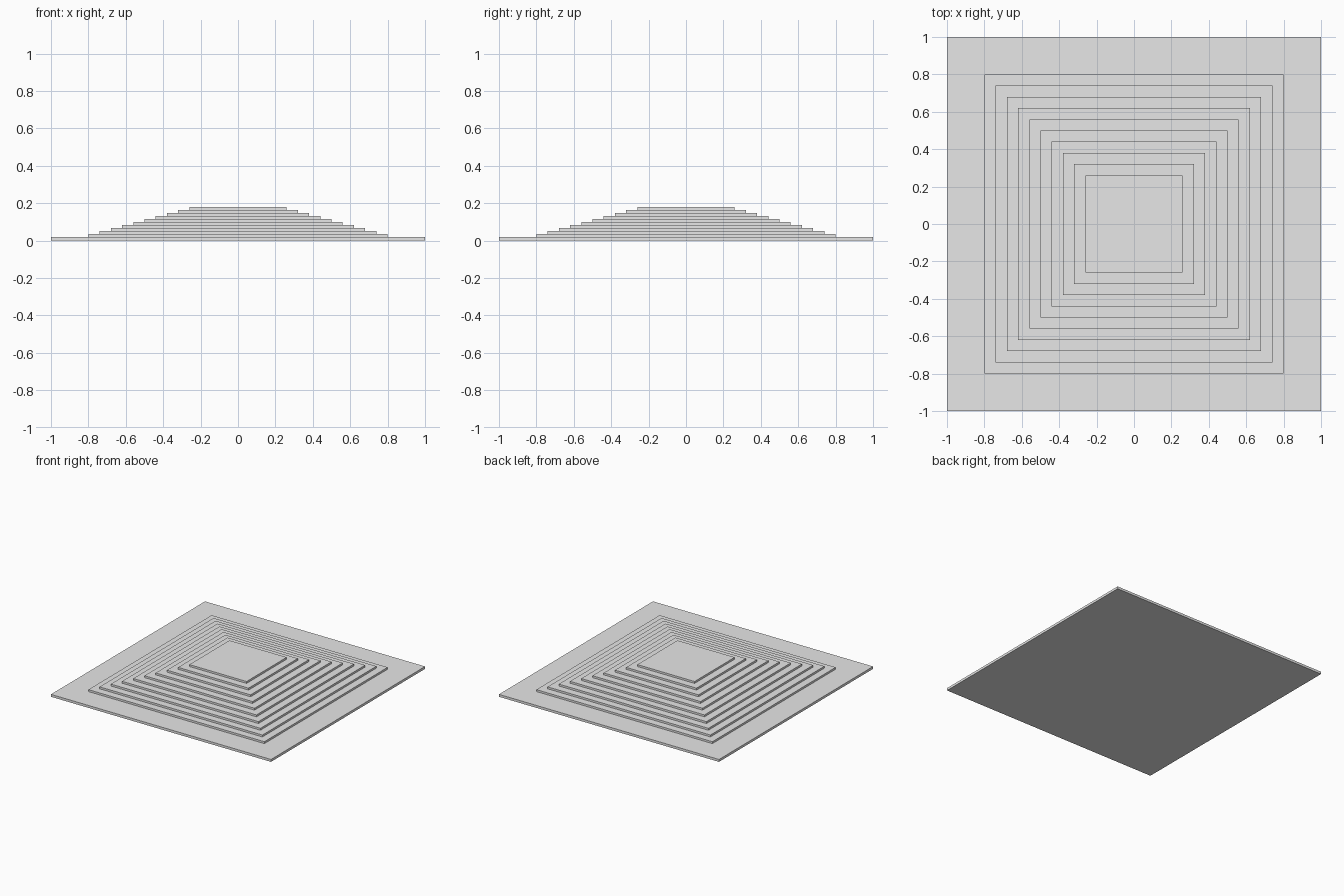
import bpy

cube = bpy.data.objects.get("Cube")
if cube:
    bpy.data.objects.remove(cube, do_unlink=True)

# Single plain grey
grey = bpy.data.materials.new("light_grey")
grey.use_nodes = True
color = (0.8, 0.8, 0.8, 1)
grey.diffuse_color = color
grey.node_tree.nodes["Principled BSDF"].inputs["Base Color"].default_value = color


def slab(name, half, bottom, height):
    """Square slab resting on the given bottom height."""
    bpy.ops.mesh.primitive_cube_add(size=1, location=(0, 0, bottom + height / 2))
    obj = bpy.context.object
    obj.name = name
    obj.scale = (2 * half, 2 * half, height)
    bpy.ops.object.transform_apply(location=False, rotation=False, scale=True)
    obj.data.materials.append(grey)


BASE_HEIGHT = 0.02
STEP_HEIGHT = 0.016
STEP_INSET = 0.06

# Wide base plate
slab("base_plate", 1, 0, BASE_HEIGHT)

# Ten shrinking square steps
for i in range(10):
    slab(f"step_{i + 1}", 0.8 - i * STEP_INSET,
         BASE_HEIGHT + i * STEP_HEIGHT, STEP_HEIGHT)
